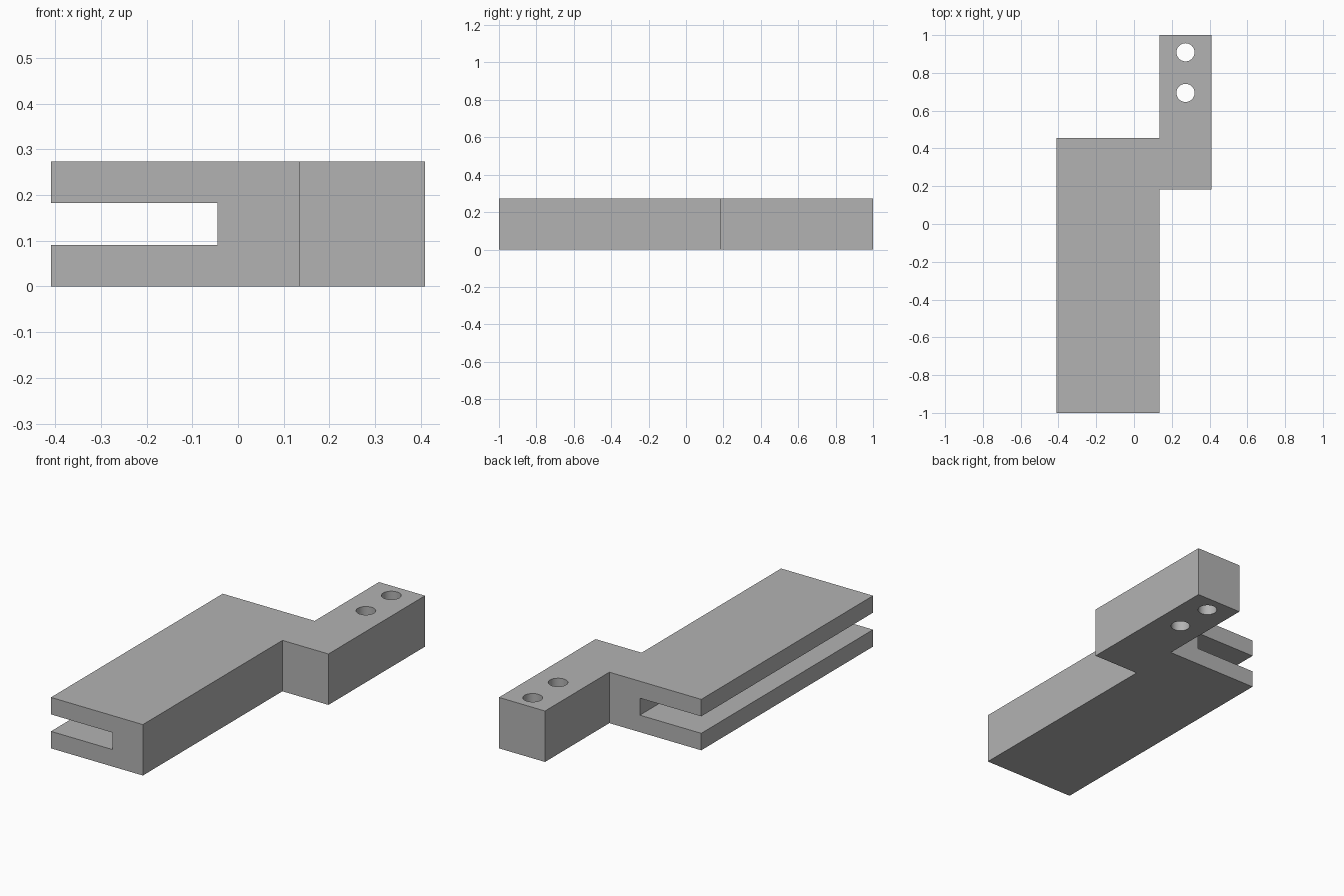
import bpy
import bmesh
import math

cube = bpy.data.objects.get("Cube")
if cube:
    bpy.data.objects.remove(cube, do_unlink=True)

HEIGHT = 0.273

grey = bpy.data.materials.new("plain grey")
grey.use_nodes = True
grey.diffuse_color = (0.45, 0.45, 0.45, 1)
grey.node_tree.nodes["Principled BSDF"].inputs["Base Color"].default_value = (0.45, 0.45, 0.45, 1)


def cut(target, cutter):
    """Subtract a hidden cutter from the target and apply the result."""
    cutter.hide_render = True
    mod = target.modifiers.new(cutter.name, "BOOLEAN")
    mod.operation = "DIFFERENCE"
    mod.solver = "EXACT"
    mod.object = cutter
    bpy.ops.object.select_all(action="DESELECT")
    bpy.context.view_layer.objects.active = target
    target.select_set(True)
    bpy.ops.object.modifier_apply(modifier=mod.name)
    bpy.data.objects.remove(cutter, do_unlink=True)


# Stepped outline: wide body with an offset arm at the back
outline = [(-0.409, -1), (0.136, -1), (0.136, 0.182), (0.409, 0.182),
           (0.409, 1), (0.136, 1), (0.136, 0.455), (-0.409, 0.455)]
bm = bmesh.new()
base = bm.faces.new([bm.verts.new((x, y, 0)) for x, y in outline])
top = bmesh.ops.extrude_face_region(bm, geom=[base])["geom"]
bmesh.ops.translate(bm, vec=(0, 0, HEIGHT),
                    verts=[v for v in top if isinstance(v, bmesh.types.BMVert)])
bmesh.ops.recalc_face_normals(bm, faces=bm.faces)
mesh = bpy.data.meshes.new("slotted_bracket")
bm.to_mesh(mesh)
bm.free()
mesh.materials.append(grey)
bracket = bpy.data.objects.new("slotted_bracket", mesh)
bpy.context.collection.objects.link(bracket)

# Long slot open on the right side and at both ends of the body
left, right = -0.6, -0.045
bpy.ops.mesh.primitive_cube_add(size=1, location=((left + right) / 2, 0, HEIGHT / 2))
slot = bpy.context.object
slot.name = "slot_cutter"
slot.scale = (right - left, 3, HEIGHT / 3)
slot.data.materials.append(grey)
bpy.context.view_layer.update()
cut(bracket, slot)

# Two round holes through the arm
for y in (0.694, 0.909):
    bpy.ops.mesh.primitive_cylinder_add(vertices=48, radius=0.048, depth=1,
                                        location=(0.2727, y, HEIGHT / 2))
    hole = bpy.context.object
    hole.name = "hole_cutter"
    hole.data.materials.append(grey)
    cut(bracket, hole)

bpy.ops.object.shade_smooth_by_angle(angle=math.radians(30))
